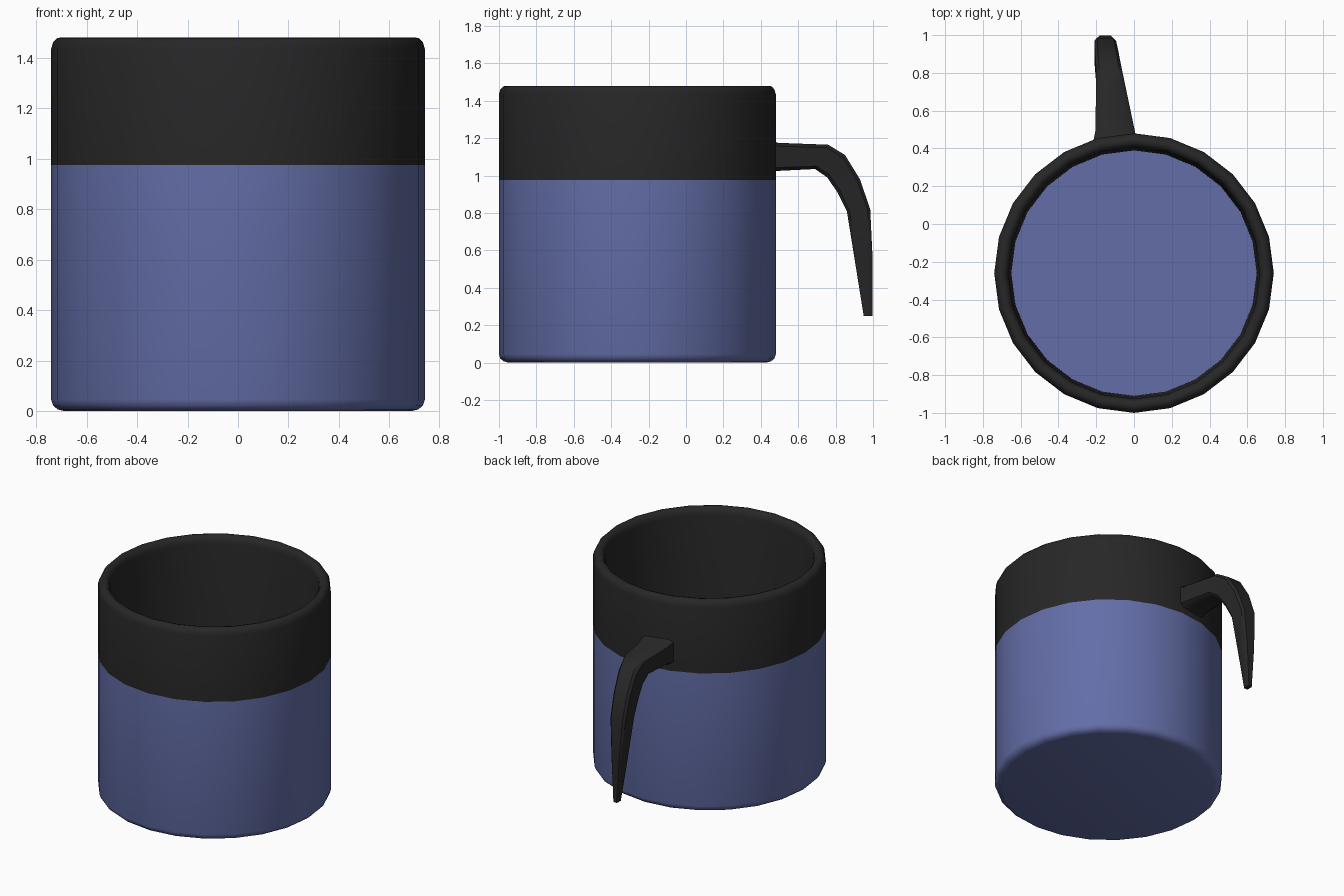
import bpy, bmesh, math

if "Cube" in bpy.data.objects:
    bpy.data.objects.remove(bpy.data.objects["Cube"])

CY = -0.26   # cup axis position in y
SIDES = 24


def material(name, color):
    m = bpy.data.materials.new(name)
    m.diffuse_color = (*color, 1)
    m.use_nodes = True
    m.node_tree.nodes["Principled BSDF"].inputs["Base Color"].default_value = m.diffuse_color
    return m


def finish(name, bm, mat, angle=50):
    bmesh.ops.recalc_face_normals(bm, faces=bm.faces)
    me = bpy.data.meshes.new(name)
    bm.to_mesh(me)
    bm.free()
    ob = bpy.data.objects.new(name, me)
    bpy.context.collection.objects.link(ob)
    me.materials.append(mat)
    bpy.ops.object.select_all(action='DESELECT')
    bpy.context.view_layer.objects.active = ob
    ob.select_set(True)
    bpy.ops.object.shade_smooth_by_angle(angle=math.radians(angle))
    return ob


def bridge(bm, rings):
    for a, b in zip(rings, rings[1:]):
        n = len(a)
        for i in range(n):
            bm.faces.new((a[i], a[(i + 1) % n], b[(i + 1) % n], b[i]))


def lathe(name, profile, mat, cap_start=False):
    bm = bmesh.new()
    rings = []
    for r, z in profile:
        angles = [2 * math.pi * i / SIDES for i in range(SIDES)]
        rings.append([bm.verts.new((r * math.cos(t), CY + r * math.sin(t), z)) for t in angles])
    bridge(bm, rings)
    if cap_start:
        bm.faces.new(rings[0])
    return finish(name, bm, mat)


blue = material("blue", (0.125, 0.155, 0.39))
black = material("black", (0.02, 0.02, 0.02))

# Blue outer shell with rounded base
lathe("lower_body", [(0.69, 0), (0.715, 0.007), (0.733, 0.022), (0.74, 0.045), (0.74, 0.975)],
      blue, cap_start=True)

# Black band, rounded rim and inner wall
lathe("rim_and_liner", [(0.74, 0.975), (0.74, 1.435), (0.733, 1.46), (0.717, 1.477), (0.7, 1.48),
                        (0.683, 1.475), (0.67, 1.455), (0.665, 1.43), (0.65, 0.08)], black)

# Blue inside floor
bm = bmesh.new()
bmesh.ops.create_circle(bm, cap_ends=True, segments=SIDES, radius=0.65)
bmesh.ops.translate(bm, verts=bm.verts, vec=(0, CY, 0.08))
floor = finish("inside_floor", bm, blue)
if floor.data.polygons[0].normal.z < 0:
    floor.data.flip_normals()

# Curved handle: outer (y, z), inner (y, z), left x, right x
sections = [
    ((0.44, 1.20), (0.44, 1.015), -0.215, 0.015),
    ((0.49, 1.175), (0.49, 1.025), -0.205, 0.005),
    ((0.76, 1.165), (0.69, 1.035), -0.20, -0.05),
    ((0.85, 1.11), (0.755, 0.99), -0.202, -0.068),
    ((0.93, 0.98), (0.81, 0.91), -0.207, -0.083),
    ((0.985, 0.82), (0.86, 0.81), -0.21, -0.095),
    ((0.998, 0.55), (0.905, 0.53), -0.19, -0.115),
    ((0.998, 0.25), (0.95, 0.25), -0.165, -0.133),
]
bm = bmesh.new()
rings = []
for (oy, oz), (iy, iz), xl, xr in sections:
    ring = []
    # chamfered rectangle: u runs across, v from outer to inner edge
    for u, v in [(.12, 0), (.88, 0), (1, .12), (1, .88), (.88, 1), (.12, 1), (0, .88), (0, .12)]:
        ring.append(bm.verts.new((xl + (xr - xl) * u, oy + (iy - oy) * v, oz + (iz - oz) * v)))
    rings.append(ring)
bridge(bm, rings)
bm.faces.new(rings[0])
bm.faces.new(rings[-1])
finish("handle", bm, black, 40)
